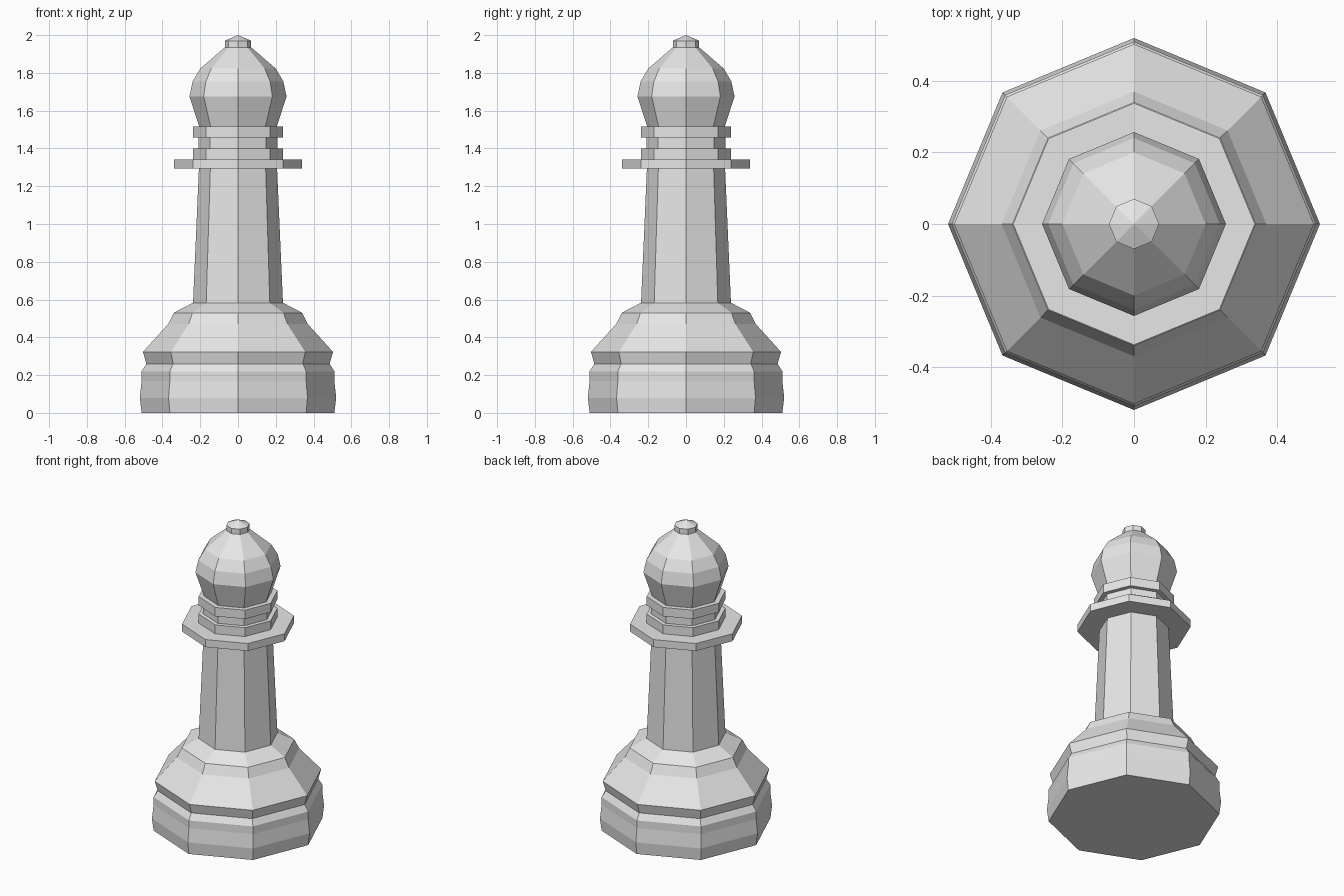
import bpy
import bmesh
from math import cos, sin, pi

cube = bpy.data.objects.get("Cube")
if cube:
    bpy.data.objects.remove(cube, do_unlink=True)

SIDES = 8

grey = bpy.data.materials.new("plain_grey")
grey.use_nodes = True
colour = (0.8, 0.8, 0.8, 1.0)
grey.diffuse_color = colour
grey.node_tree.nodes["Principled BSDF"].inputs["Base Color"].default_value = colour


def turned(name, profile):
    """Turn a profile of (radius, height) points into a closed, flat-sided part."""
    bm = bmesh.new()
    rings = [[bm.verts.new((r * cos(2 * pi * i / SIDES), r * sin(2 * pi * i / SIDES), z))
              for i in range(SIDES)] for r, z in profile if r > 0]
    for low, high in zip(rings, rings[1:]):
        for i in range(SIDES):
            j = (i + 1) % SIDES
            bm.faces.new((low[i], low[j], high[j], high[i]))
    bm.faces.new(rings[0][::-1])
    # A last point on the axis closes the part as a cone tip
    if profile[-1][0] == 0:
        tip = bm.verts.new((0, 0, profile[-1][1]))
        for i in range(SIDES):
            bm.faces.new((rings[-1][i], rings[-1][(i + 1) % SIDES], tip))
    else:
        bm.faces.new(rings[-1])
    mesh = bpy.data.meshes.new(name)
    bm.to_mesh(mesh)
    bm.free()
    mesh.materials.append(grey)
    obj = bpy.data.objects.new(name, mesh)
    bpy.context.collection.objects.link(obj)
    return obj


# Heavy foot with a groove and a sloping shoulder
turned("base", [(0.51, 0), (0.52, 0.08), (0.51, 0.17), (0.51, 0.22), (0.485, 0.26),
                (0.503, 0.323), (0.37, 0.47), (0.34, 0.53), (0.238, 0.583)])

# Tapered column
turned("shaft", [(0.238, 0.583), (0.207, 1.293)])

# Wide collar and the stacked rings above it
turned("collar", [(0.338, 1.293), (0.338, 1.342)])
turned("lower_ring", [(0.238, 1.342), (0.238, 1.4)])
turned("neck", [(0.21, 1.4), (0.21, 1.457)])
turned("upper_ring", [(0.238, 1.457), (0.238, 1.515)])

# Bulbous head
turned("head", [(0.205, 1.515), (0.257, 1.675), (0.24, 1.755), (0.2, 1.823), (0.07, 1.935)])

# Small knob with a pointed top
turned("finial", [(0.07, 1.935), (0.07, 1.97), (0, 2.0)])
